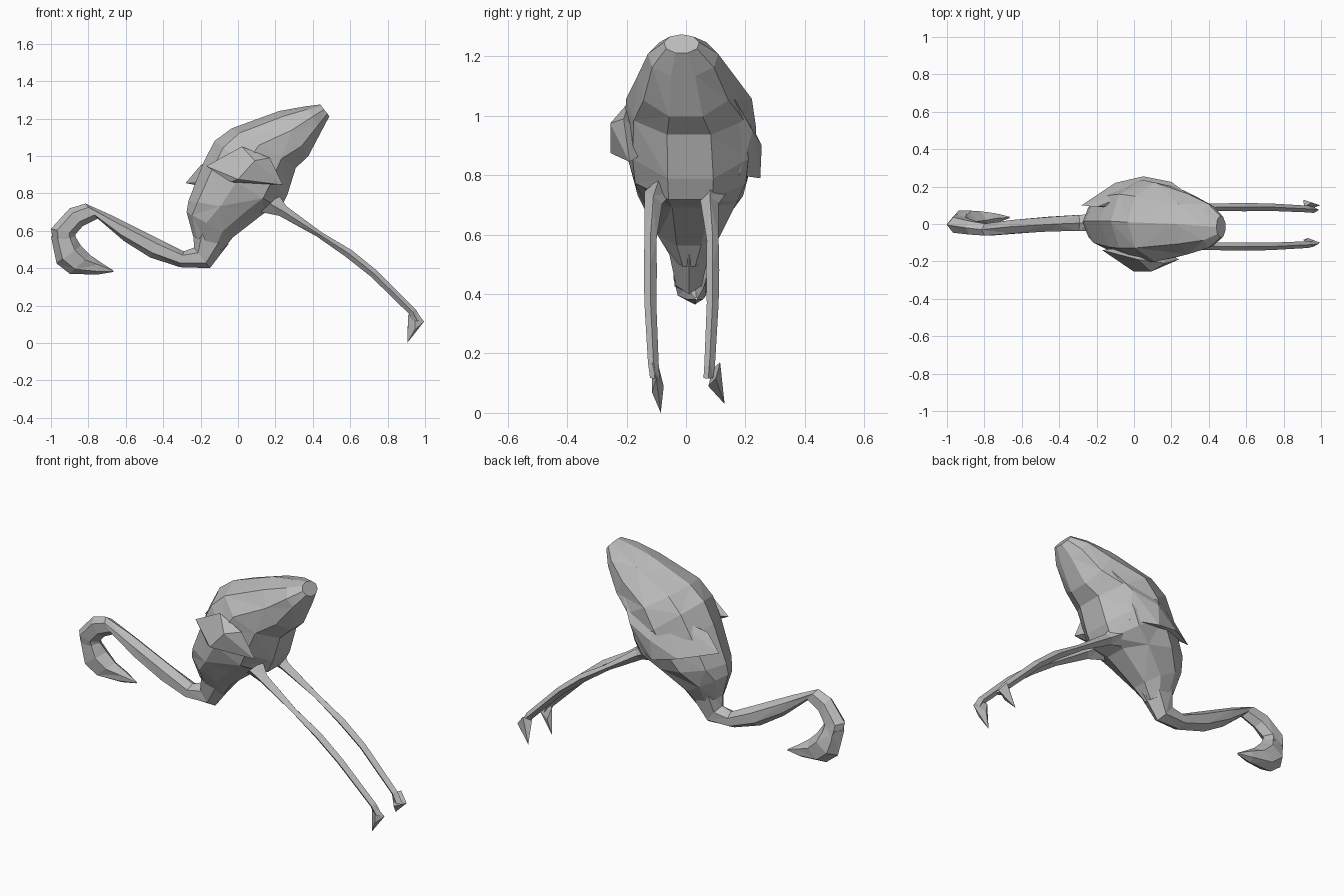
import bpy
import bmesh
from math import cos, sin, tau
from mathutils import Vector

cube = bpy.data.objects.get("Cube")
if cube:
    bpy.data.objects.remove(cube, do_unlink=True)

grey = bpy.data.materials.new("plain grey")
grey.use_nodes = True
colour = (0.5, 0.5, 0.5, 1)
grey.diffuse_color = colour
grey.node_tree.nodes["Principled BSDF"].inputs["Base Color"].default_value = colour


def finish(name, bm):
    bmesh.ops.recalc_face_normals(bm, faces=bm.faces)
    mesh = bpy.data.meshes.new(name)
    bm.to_mesh(mesh)
    bm.free()
    mesh.materials.append(grey)
    obj = bpy.data.objects.new(name, mesh)
    bpy.context.collection.objects.link(obj)
    return obj


def loft(name, stations, sides):
    """Faceted tube; each station is (upper x, z, lower x, z, y centre, half width)."""
    bm = bmesh.new()
    rings = []
    for ux, uz, lx, lz, yc, half in stations:
        upper, lower = Vector((ux, yc, uz)), Vector((lx, yc, lz))
        mid, arm = (upper + lower) / 2, (upper - lower) / 2
        rings.append([bm.verts.new(mid + arm * cos(tau * i / sides)
                                   + Vector((0, half * sin(tau * i / sides), 0)))
                      for i in range(sides)])
    for r, (a, b) in enumerate(zip(rings, rings[1:])):
        for i in range(sides):
            j = (i + 1) % sides
            # alternate the diagonals for an irregular faceted skin
            if (i + r) % 2:
                bm.faces.new((a[i], a[j], b[j]))
                bm.faces.new((a[i], b[j], b[i]))
            else:
                bm.faces.new((a[i], a[j], b[i]))
                bm.faces.new((a[j], b[j], b[i]))
    bm.faces.new(rings[0])
    bm.faces.new(rings[-1])
    return finish(name, bm)


def hull(name, points):
    bm = bmesh.new()
    verts = [bm.verts.new(p) for p in points]
    result = bmesh.ops.convex_hull(bm, input=verts)
    spare = [v for v in result["geom_interior"] if isinstance(v, bmesh.types.BMVert)]
    bmesh.ops.delete(bm, geom=spare, context="VERTS")
    return finish(name, bm)


# Body, from breast to raised tail
loft("body", [
    (-.24, .57, -.08, .49, .01, .06),
    (-.275, .70, -.02, .56, .01, .12),
    (-.265, .76, .15, .69, .015, .18),
    (-.185, .965, .24, .71, .015, .215),
    (-.125, 1.08, .275, .78, .015, .225),
    (-.035, 1.147, .32, .93, .01, .215),
    (.22, 1.24, .38, .99, 0, .165),
    (.36, 1.265, .45, 1.13, -.01, .12),
    (.44, 1.275, .49, 1.21, -.015, .06),
], 9)

# Folded wings
hull("right_wing", [
    (-.17, -.14, .945), (-.04, -.215, .86), (0, -.255, .875), (.09, -.255, .975),
    (.24, -.19, .845), (.17, -.21, .99), (.02, -.19, 1.05), (.1, -.1, .9),
])
hull("left_wing", [
    (-.28, .10, .855), (-.2, .09, .95), (-.1, .22, .82), (.05, .255, .9),
    (.04, .25, .79), (.2, .225, .95), (.3, .15, 1.08), (.02, .18, 1.05),
    (.18, .18, .8), (.05, .1, .9),
])

# Curved neck
loft("neck", [
    (-.24, .60, -.05, .53, .01, .08),
    (-.235, .51, -.15, .40, .01, .05),
    (-.29, .49, -.31, .405, .005, .05),
    (-.42, .555, -.47, .457, 0, .045),
    (-.67, .68, -.61, .545, -.015, .042),
    (-.815, .745, -.75, .665, -.03, .037),
    (-.90, .72, -.83, .625, -.02, .042),
    (-1.0, .61, -.87, .58, -.005, .048),
    (-.985, .52, -.865, .55, .01, .05),
], 6)

# Head with hooked bill
loft("head", [
    (-1.0, .57, -.87, .57, 0, .045),
    (-.97, .425, -.84, .52, .015, .065),
    (-.90, .37, -.79, .47, .02, .055),
    (-.755, .365, -.74, .435, .03, .032),
    (-.665, .38, -.67, .39, .035, .005),
], 6)

# Trailing legs and feet
for name, side, toe in (("right", -1, -.085), ("left", 1, .13)):
    y = .12 if side < 0 else .09
    loft(name + "_leg", [
        (.22, .79, .12, .70, side * .09, .05),
        (.26, .73, .22, .68, side * (y - .01), .03),
        (.45, .59, .42, .57, side * y, .02),
        (.61, .495, .57, .465, side * y, .022),
        (.745, .385, .71, .355, side * y, .02),
        (.95, .18, .915, .155, side * (y - .01), .018),
        (.99, .115, .93, .12, side * (y - .015), .016),
    ], 4)
    hull(name + "_foot", [
        (.91, side * .09, .15), (.95, side * .115, .17), (.995, side * .1, .115),
        (.93, side * .075, .09), (.945, side * .115, .07),
        (.905, toe, 0 if side < 0 else .03),
    ])
